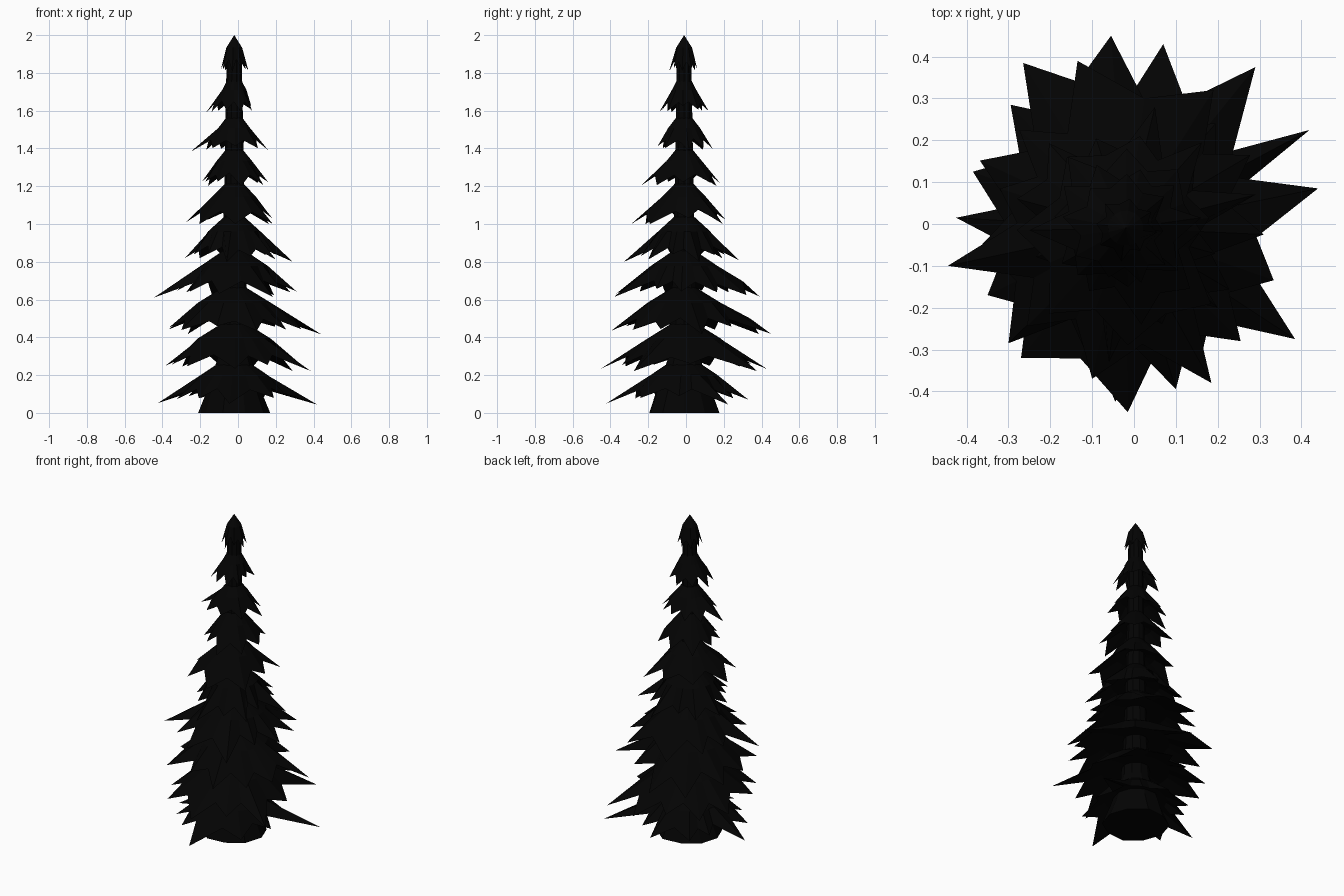
import bpy, bmesh, math, random
from math import cos, sin, pi, atan2, hypot

if "Cube" in bpy.data.objects:
    bpy.data.objects.remove(bpy.data.objects["Cube"])

random.seed(7)
CX, CY = -0.02, -0.01          # trunk axis

mat = bpy.data.materials.new("dark_needles")
mat.diffuse_color = (0.001, 0.001, 0.001, 1)
mat.use_nodes = True
mat.node_tree.nodes["Principled BSDF"].inputs["Base Color"].default_value = mat.diffuse_color


def finish(bm, name):
    bmesh.ops.recalc_face_normals(bm, faces=bm.faces[:])
    me = bpy.data.meshes.new(name)
    bm.to_mesh(me)
    bm.free()
    me.materials.append(mat)
    ob = bpy.data.objects.new(name, me)
    bpy.context.collection.objects.link(ob)


def bridge(bm, a, b):
    n = len(a)
    for i in range(n):
        j = (i + 1) % n
        bm.faces.new((a[i], a[j], b[j], b[i]))


def trunk_radius(z):
    return 0.075 - 0.02 * z


def trunk():
    bm = bmesh.new()
    rings = []
    profile = [(0, 0.19), (0.13, 0.14), (0.3, 0.085), (0.6, 0.068),
               (1.2, 0.052), (1.9, 0.04)]
    for z, r in profile:
        ring = []
        for i in range(10):
            a = 2 * pi * i / 10
            k = r * (random.uniform(0.97, 1.07) if z < 0.2 else 1)
            ring.append(bm.verts.new((CX + k * cos(a), CY + k * sin(a), z)))
        rings.append(ring)
    for a, b in zip(rings, rings[1:]):
        bridge(bm, a, b)
    bm.faces.new(rings[0])
    bm.faces.new(rings[-1])
    finish(bm, "trunk")


def tier(name, top, tips, drop=0.235, step=34, fill=(0.72, 0.92), pointed=False):
    # long branch tips are given; gaps are filled with shorter random ones
    keys = sorted((atan2(y - CY, x - CX), hypot(x - CX, y - CY)) for x, y in tips)
    mean = sum(r for _, r in keys) / len(keys)
    allt = []
    for i, (a, r) in enumerate(keys):
        nxt = keys[(i + 1) % len(keys)][0]
        gap = (nxt - a) % (2 * pi)
        n = max(1, round(gap / math.radians(step)))
        allt.append((a, r))
        for k in range(1, n):
            allt.append((a + gap * (k + random.uniform(-.12, .12)) / n,
                         mean * random.uniform(*fill)))
    # each spike contributes a tip and a valley around a rounded middle ring
    bm = bmesh.new()
    base_r = trunk_radius(top)
    mid_r = base_r * 0.6 + (mean - base_r * 0.6) * 0.4
    upper, mid, rim, under_mid, under = [], [], [], [], []
    for i, (a, r) in enumerate(allt):
        b, r2 = allt[(i + 1) % len(allt)]
        half = a + ((b - a) % (2 * pi)) / 2
        valley = max(mid_r * 1.15, min(r, r2) * random.uniform(0.74, 0.84))
        droop = drop * min(1.1, 0.5 + 0.53 * r / mean)
        for ang, rad, z in ((a, r, top - droop),
                            (half, valley, top - drop * random.uniform(.7, .8))):
            def put(rr, zz):
                return bm.verts.new((CX + rr * cos(ang), CY + rr * sin(ang), zz))
            if not pointed:
                upper.append(put(base_r * 0.85, top))
            mid.append(put(mid_r, top - drop * 0.37))
            rim.append(put(rad, z))
            under_mid.append(put(mid_r, top - drop * 0.56))
            under.append(put(base_r * 0.85, top - drop * 0.46))
    if pointed:
        tip = bm.verts.new((CX, CY, top))
        for i in range(len(mid)):
            bm.faces.new((tip, mid[i], mid[(i + 1) % len(mid)]))
    else:
        bridge(bm, upper, mid)
        bm.faces.new(upper)
    bridge(bm, mid, rim)
    bridge(bm, rim, under_mid)
    bridge(bm, under_mid, under)
    bm.faces.new(under)
    finish(bm, name)


trunk()

# wide lower tiers: positions of the longest branch tips
tier("branches_01", 0.28, [(0.42, 0.225), (-0.425, 0.015), (-0.045, -0.425),
                           (0.19, -0.24), (-0.2, 0.25), (0.02, 0.33)], 0.215)
tier("branches_02", 0.48, [(0.385, -0.275), (-0.385, 0.125), (0.07, 0.43), (0.29, 0.375),
                           (-0.015, -0.45), (-0.27, -0.32), (-0.35, -0.17),
                           (-0.295, 0.285)])
tier("branches_03", 0.67, [(0.44, 0.085), (-0.055, 0.45), (-0.265, 0.385), (0.1, -0.395),
                           (0.255, -0.28), (-0.3, -0.285)])
tier("branches_04", 0.865, [(0.31, -0.025), (-0.445, -0.1), (-0.135, 0.39), (0.185, -0.38),
                            (-0.1, -0.37), (0.19, 0.32)])
tier("branches_05", 1.045, [(0.29, 0.07), (-0.28, 0.06), (0.05, 0.28), (-0.06, -0.33),
                            (0.2, -0.2)], 0.23)

# narrow upper tiers: top height, left, right, front, back reach, drop
upper_tiers = [(1.22, -0.28, 0.18, -0.29, 0.21, 0.20),
               (1.40, -0.19, 0.16, -0.24, 0.18, 0.18),
               (1.57, -0.25, 0.16, -0.15, 0.13, 0.17),
               (1.77, -0.17, 0.07, -0.14, 0.12, 0.165)]
for i, (top, left, right, front, back, drop) in enumerate(upper_tiers):
    s = random.uniform(-0.03, 0.03)
    tier(f"branches_{i + 6:02d}", top,
         [(left, s), (right, -s), (s, front), (-s, back)], drop, 42, (0.85, 1.15))

# pointed crown
tier("crown", 2.0, [(-0.09, 0.0), (0.055, -0.02), (-0.03, -0.09), (-0.01, 0.06)],
     0.18, 42, (0.8, 1.05), True)
